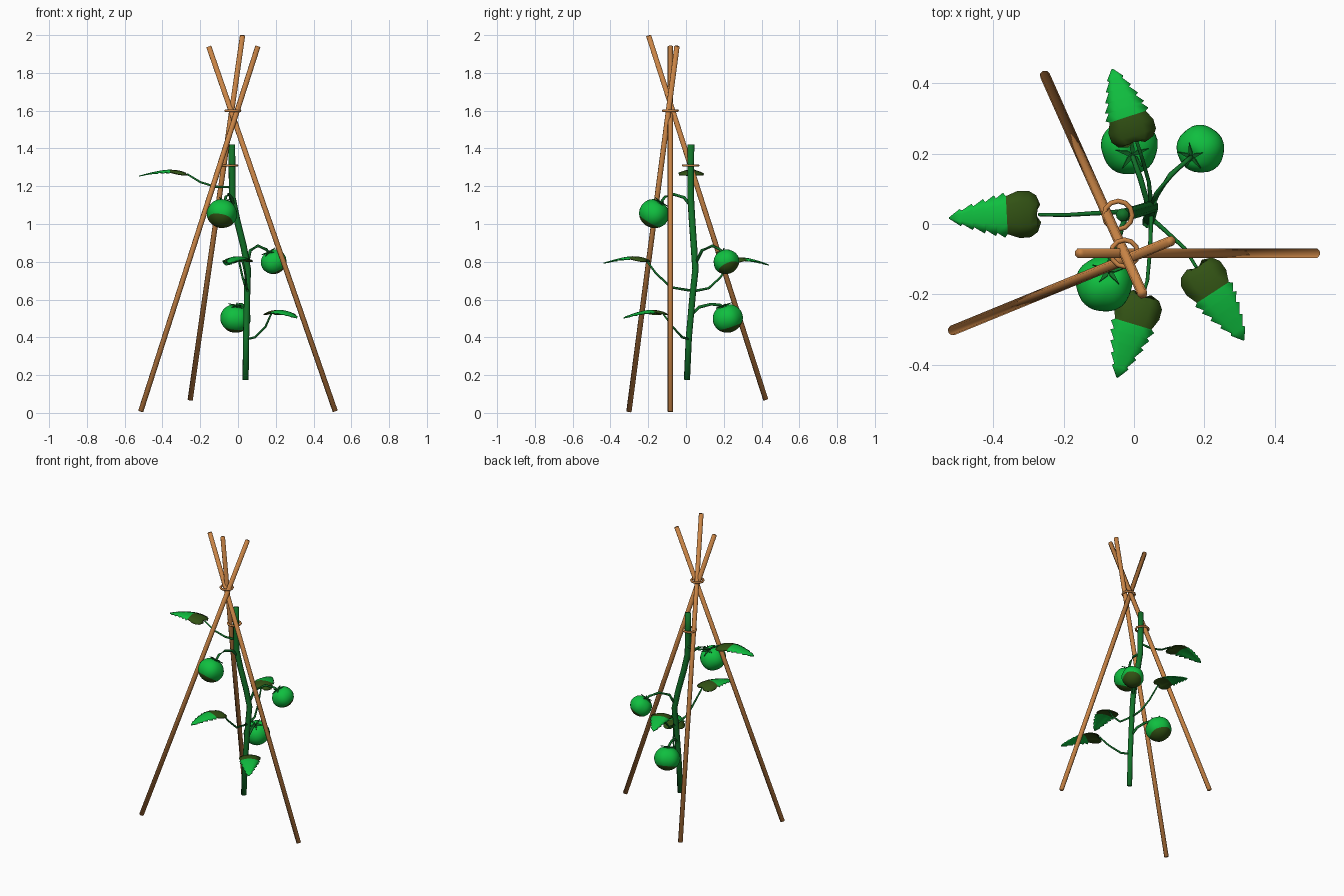
import bpy, bmesh, math
from mathutils import Vector

if "Cube" in bpy.data.objects:
    bpy.data.objects.remove(bpy.data.objects["Cube"])


def material(name, rgb):
    m = bpy.data.materials.new(name)
    m.diffuse_color = (*rgb, 1)
    m.use_nodes = True
    m.node_tree.nodes["Principled BSDF"].inputs["Base Color"].default_value = m.diffuse_color
    return m


WOOD = material("cane wood", (0.58, 0.23, 0.06))
STEM = material("stem green", (0.006, 0.17, 0.022))
GREEN = material("bright green", (0.005, 0.52, 0.05))
OLIVE = material("dark olive", (0.032, 0.085, 0.007))


def finish(bm, name, mats, smooth=True):
    bmesh.ops.recalc_face_normals(bm, faces=bm.faces)
    me = bpy.data.meshes.new(name)
    for f in bm.faces:
        f.smooth = smooth
    bm.to_mesh(me)
    bm.free()
    for m in mats:
        me.materials.append(m)
    ob = bpy.data.objects.new(name, me)
    bpy.context.collection.objects.link(ob)
    return ob


def tube(name, pts, r0, r1, mat, sides=8):
    """Round bar swept along points, tapering from r0 to r1."""
    pts = [Vector(p) for p in pts]
    bm = bmesh.new()
    rings, n = [], len(pts)
    ref = Vector((0.31, 0.95, 0.05))
    for i, p in enumerate(pts):
        d = (pts[min(i + 1, n - 1)] - pts[max(i - 1, 0)]).normalized()
        if i == 0 and abs(d.dot(ref)) > 0.8:
            ref = Vector((0.05, 0.05, 1))
        u = (ref - d * ref.dot(d)).normalized()
        v = d.cross(u)
        r = r0 + (r1 - r0) * i / (n - 1)
        rings.append([bm.verts.new(p + (u * math.cos(a) + v * math.sin(a)) * r)
                      for a in (2 * math.pi * k / sides for k in range(sides))])
    for a, b in zip(rings, rings[1:]):
        for k in range(sides):
            j = (k + 1) % sides
            bm.faces.new((a[k], a[j], b[j], b[k]))
    bm.faces.new(rings[0])
    bm.faces.new(rings[-1])
    return finish(bm, name, [mat])


def lashing(name, centre, major, minor):
    bpy.ops.mesh.primitive_torus_add(location=centre, major_radius=major, minor_radius=minor,
                                     major_segments=12, minor_segments=6)
    ob = bpy.context.object
    ob.name = name
    ob.data.materials.append(WOOD)
    bpy.ops.object.shade_smooth()


def fruit(name, centre, crown, r):
    """Lobed fruit; its top points at the crown and its blossom end is olive."""
    c = Vector(centre)
    axis = (Vector(crown) - c).normalized()
    rot = axis.to_track_quat('Z', 'Y')
    bm = bmesh.new()
    bmesh.ops.create_uvsphere(bm, u_segments=30, v_segments=16, radius=1)
    for v in bm.verts:
        s = math.hypot(v.co.x, v.co.y)
        phi = math.atan2(v.co.y, v.co.x)
        k = 1 + 0.05 * s * (abs(math.cos(2.5 * phi)) - 0.5)
        dip = 0.14 * math.exp(-(s / 0.3) ** 2) if v.co.z > 0 else 0
        v.co = Vector((v.co.x * k, v.co.y * k, v.co.z * 0.94 - dip)) * r
    for f in bm.faces:
        f.material_index = 1 if f.calc_center_median().normalized().z < -0.52 else 0
    for v in bm.verts:
        v.co = c + rot @ v.co
    finish(bm, name, [GREEN, OLIVE])
    # sepals
    bm = bmesh.new()
    hub = bm.verts.new(c + rot @ Vector((0, 0, r * 0.9)))
    for i in range(5):
        a = 2 * math.pi * i / 5
        pts = [(a - 0.45, 0.2, 0.93), (a, 0.62, 0.93), (a + 0.45, 0.2, 0.93)]
        vs = [bm.verts.new(c + rot @ (Vector((q * math.cos(t), q * math.sin(t), z)) * r))
              for t, q, z in pts]
        bm.faces.new([hub] + vs)
    ob = finish(bm, name + "_sepals", [STEM], False)
    ob.modifiers.new("thickness", 'SOLIDIFY').thickness = 0.004


# leaf outline: (position along leaf, half width), notched to give teeth
OUTLINE = [(0, 0.025), (0.04, 0.052), (0.12, 0.066), (0.24, 0.067), (0.37, 0.054), (0.40, 0.064),
           (0.48, 0.049), (0.50, 0.058), (0.60, 0.040), (0.62, 0.049), (0.73, 0.030),
           (0.75, 0.037), (0.86, 0.019), (0.88, 0.024), (1.0, 0.002)]


def leaf(name, base, tip):
    """Arched toothed blade with drooping sides and an olive base."""
    b, t = Vector(base), Vector(tip)
    d = t - b
    side = Vector((-d.y, d.x, 0)).normalized()
    bm = bmesh.new()
    rows = []
    for s, w in OUTLINE:
        p = b + d * s + Vector((0, 0, 0.028 * math.sin(math.pi * s ** 0.7)))
        if s == 0:
            p += d * 0.06
        row = []
        for k in (-1, -0.5, 0, 0.5, 1):
            back = d * -0.06 * abs(k) if s == 0 else Vector()
            drop = Vector((0, 0, -4.0 * (k * w) ** 2))
            row.append(bm.verts.new(p + side * (w * k) + drop + back))
        rows.append(row)
    for i in range(len(rows) - 1):
        for k in range(4):
            f = bm.faces.new((rows[i][k], rows[i][k + 1], rows[i + 1][k + 1], rows[i + 1][k]))
            f.material_index = 1 if OUTLINE[i][0] < 0.36 else 0
    ob = finish(bm, name, [GREEN, OLIVE])
    ob.modifiers.new("thickness", 'SOLIDIFY').thickness = 0.005


# three leaning canes
tube("cane_left", [(-0.515, -0.302, 0.008), (0.105, -0.048, 1.94)], 0.0145, 0.0145, WOOD)
tube("cane_right", [(0.515, -0.083, 0.008), (-0.155, -0.083, 1.94)], 0.0145, 0.0145, WOOD)
tube("cane_back", [(-0.253, 0.422, 0.07), (0.024, -0.198, 1.997)], 0.0145, 0.0145, WOOD)

# ties
lashing("top_tie", (-0.027, -0.083, 1.60), 0.038, 0.007)
lashing("stem_tie", (-0.045, 0.025, 1.31), 0.040, 0.007)

# main stem
tube("main_stem", [(0.04, 0.005, 0.175), (0.043, 0.015, 0.40), (0.048, 0.035, 0.62),
                   (0.052, 0.05, 0.76), (0.03, 0.042, 0.88), (-0.005, 0.032, 1.02),
                   (-0.03, 0.025, 1.14), (-0.032, 0.025, 1.30), (-0.033, 0.026, 1.42)],
     0.017, 0.019, STEM)

# fruit with stalks: centre, crown, radius, stalk path
FRUIT = [
    ((-0.085, -0.17, 1.055), (-0.068, -0.125, 1.13), 0.08,
     [(-0.02, 0.03, 1.09), (-0.035, -0.01, 1.14), (-0.05, -0.065, 1.157), (-0.064, -0.11, 1.145)]),
    ((-0.013, 0.22, 0.50), (-0.004, 0.195, 0.575), 0.08,
     [(0.045, 0.03, 0.52), (0.035, 0.07, 0.56), (0.018, 0.13, 0.575), (0.0, 0.18, 0.572)]),
    ((0.189, 0.213, 0.80), (0.155, 0.185, 0.865), 0.068,
     [(0.05, 0.05, 0.79), (0.065, 0.085, 0.86), (0.105, 0.14, 0.885), (0.15, 0.18, 0.865)]),
]
for i, (c, crown, r, path) in enumerate(FRUIT, 1):
    fruit(f"fruit_{i}", c, crown, r)
    tube(f"fruit_stalk_{i}", path + [Vector(c).lerp(Vector(crown), 0.72)], 0.009, 0.007, STEM, 6)

# leaves with stalks: base, tip, stalk path
LEAVES = [
    ((-0.265, 0.03, 1.262), (-0.525, 0.017, 1.256),
     [(-0.03, 0.035, 1.195), (-0.12, 0.03, 1.197), (-0.2, 0.025, 1.222), (-0.27, 0.027, 1.265)]),
    ((0.008, 0.225, 0.80), (-0.062, 0.44, 0.785),
     [(0.05, 0.045, 0.645), (0.042, 0.12, 0.66), (0.025, 0.18, 0.715), (0.006, 0.24, 0.80)]),
    ((0.025, -0.195, 0.805), (-0.048, -0.436, 0.795),
     [(0.05, 0.04, 0.645), (0.045, -0.08, 0.665), (0.038, -0.16, 0.74), (0.023, -0.21, 0.808)]),
    ((0.172, -0.115, 0.525), (0.312, -0.33, 0.505),
     [(0.045, 0.02, 0.39), (0.09, -0.02, 0.40), (0.145, -0.07, 0.455), (0.177, -0.123, 0.527)]),
]
for i, (base, tip, path) in enumerate(LEAVES, 1):
    leaf(f"leaf_{i}", base, tip)
    tube(f"leaf_stalk_{i}", path, 0.007, 0.005, STEM, 6)
